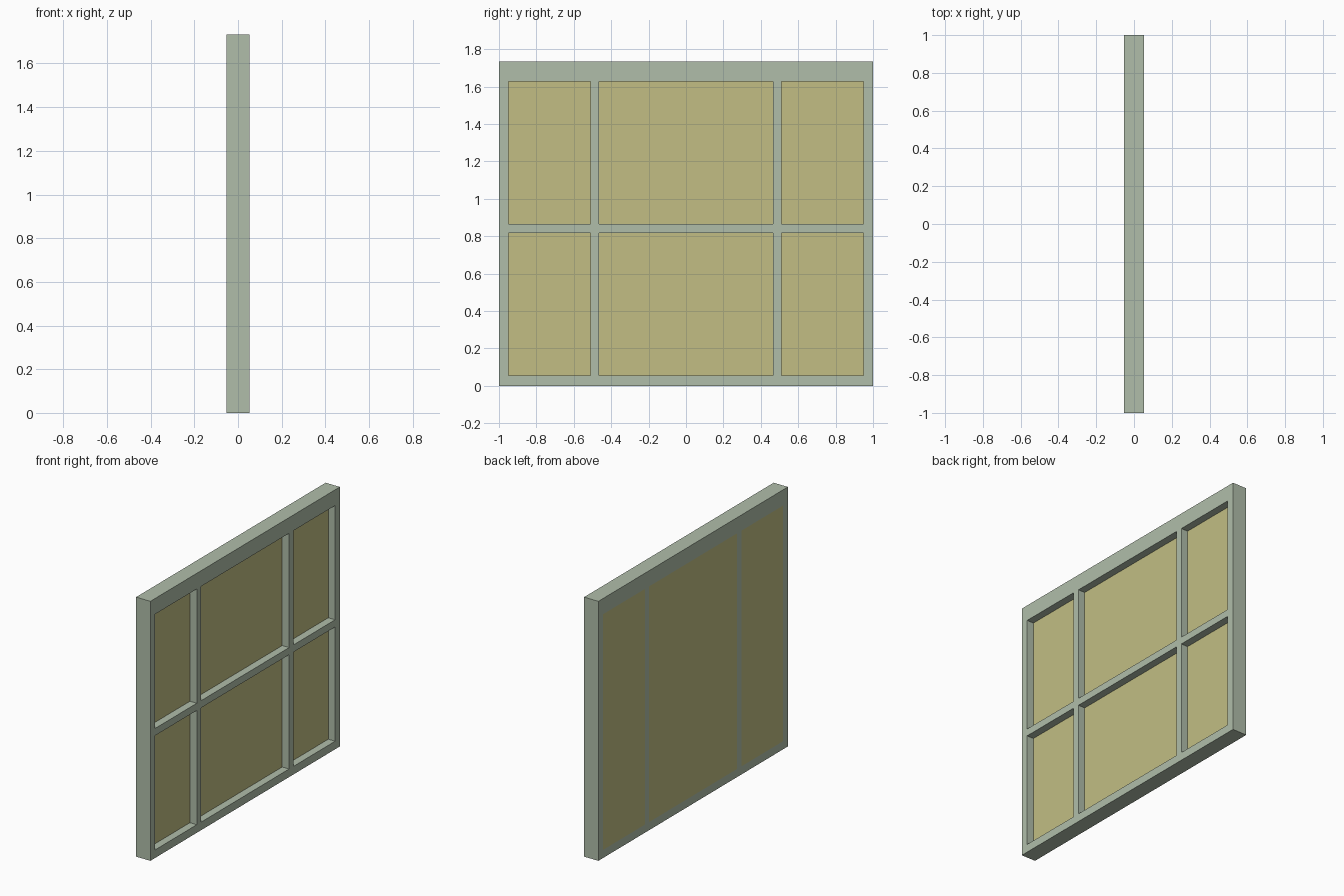
import bpy

if "Cube" in bpy.data.objects:
    bpy.data.objects.remove(bpy.data.objects["Cube"])


def material(name, color):
    m = bpy.data.materials.new(name)
    m.diffuse_color = (*color, 1)
    m.use_nodes = True
    m.node_tree.nodes["Principled BSDF"].inputs["Base Color"].default_value = m.diffuse_color
    return m


FRAME = material("pale green frame", (0.434, 0.515, 0.402))
PANEL = material("straw yellow panel", (0.539, 0.515, 0.231))


def box(name, xs, ys, zs, mat):
    bpy.ops.mesh.primitive_cube_add(size=1)
    o = bpy.context.object
    o.name = name
    o.location = [(a + b) / 2 for a, b in (xs, ys, zs)]
    o.scale = [b - a for a, b in (xs, ys, zs)]
    bpy.ops.object.transform_apply(location=True, rotation=False, scale=True)
    o.data.materials.append(mat)
    return o


T = 0.0525            # half thickness
TOP = 1.733
Z0, Z1 = 0.054, 1.628  # opening bottom and top
B0, B1 = 0.817, 0.865  # middle bar
SIDE, M_OUT, M_IN = 0.95, 0.51, 0.464
full = (-T, T)

# Outer frame
box("bottom_rail", full, (-SIDE, SIDE), (0, Z0), FRAME)
box("top_rail", full, (-SIDE, SIDE), (Z1, TOP), FRAME)
for s, label in ((-1, "front"), (1, "rear")):
    box(label + "_stile", full, sorted((s * SIDE, s)), (0, TOP), FRAME)
    box(label + "_mullion", full, sorted((s * M_IN, s * M_OUT)), (Z0, Z1), FRAME)

# Full-height panels, flush with the back, and crossbars in front of them
bays = {"front": (-SIDE, -M_OUT), "middle": (-M_IN, M_IN), "rear": (M_OUT, SIDE)}
for label, ys in bays.items():
    box(label + "_panel", (-T, 0.002), ys, (Z0, Z1), PANEL)
    box(label + "_crossbar", (0.002, T), ys, (B0, B1), FRAME)
